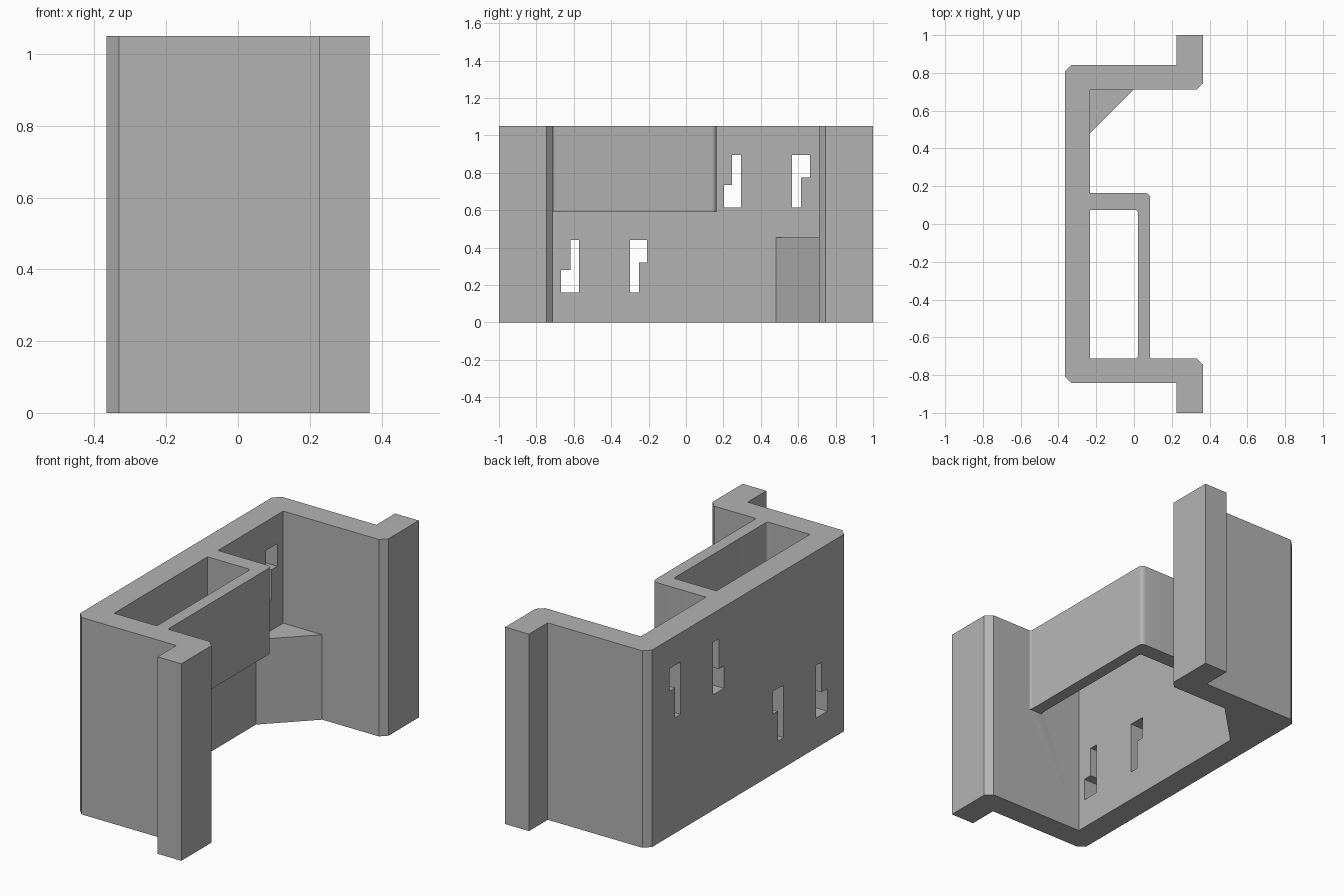
import bpy, bmesh, math
from mathutils import Vector

cube = bpy.data.objects.get("Cube")
if cube:
    bpy.data.objects.remove(cube, do_unlink=True)

grey = bpy.data.materials.new("plain_grey")
grey.use_nodes = True
GREY = (0.45, 0.45, 0.45, 1)
grey.diffuse_color = GREY
grey.node_tree.nodes["Principled BSDF"].inputs["Base Color"].default_value = GREY

HEIGHT = 1.05
WALL_IN = -0.232


def eased(points, steps):
    """Cut or round the right-angled corners that carry a radius."""
    out = []
    for i, (x, y, *r) in enumerate(points):
        p = Vector((x, y))
        if not r:
            out.append(p)
            continue
        u = (Vector(points[i - 1][:2]) - p).normalized() * r[0]
        v = (Vector(points[(i + 1) % len(points)][:2]) - p).normalized() * r[0]
        for k in range(steps + 1):
            t = math.pi / 2 * k / steps
            out.append(p + u + v - v * math.cos(t) - u * math.sin(t))
    return out


def prism(name, points, low, high, steps=1, along_x=False):
    """Extrude a flat outline along z, or a y-z outline along x."""
    bm = bmesh.new()
    place = (lambda p: (low, p.x, p.y)) if along_x else (lambda p: (p.x, p.y, low))
    face = bm.faces.new([bm.verts.new(place(p)) for p in eased(points, steps)])
    verts = [g for g in bmesh.ops.extrude_face_region(bm, geom=[face])["geom"]
             if isinstance(g, bmesh.types.BMVert)]
    d = high - low
    bmesh.ops.translate(bm, verts=verts, vec=(d, 0, 0) if along_x else (0, 0, d))
    bmesh.ops.recalc_face_normals(bm, faces=bm.faces)
    mesh = bpy.data.meshes.new(name)
    bm.to_mesh(mesh)
    bm.free()
    mesh.materials.append(grey)
    obj = bpy.data.objects.new(name, mesh)
    bpy.context.collection.objects.link(obj)
    return obj


def combine(body, tool, operation):
    mod = body.modifiers.new(tool.name, "BOOLEAN")
    mod.operation, mod.object, mod.solver = operation, tool, "EXACT"
    bpy.context.view_layer.objects.active = body
    bpy.ops.object.modifier_apply(modifier=mod.name)
    bpy.data.objects.remove(tool, do_unlink=True)


# Channel with outward flanges: one half outline, mirrored in y
half = [(WALL_IN, 0.712), (0.366, 0.712, 0.034), (0.366, 1), (0.226, 1),
        (0.226, 0.842), (-0.366, 0.842, 0.034)]
outline = half + [(x, -y, *r) for x, y, *r in reversed(half)]
body = prism("channel_bracket", outline, 0, HEIGHT)

# Upper pocket wall, open below
pocket = [(-0.26, 0.163), (0.085, 0.163, 0.025), (0.085, -0.712, 0.01),
          (0.097, -0.712), (0.097, -0.74), (0.0, -0.74), (0.0, -0.712),
          (0.02, -0.712, 0.012), (0.02, 0.075, 0.012), (-0.26, 0.075)]
combine(body, prism("pocket_wall", pocket, 0.59, HEIGHT, steps=4), "UNION")

# Low corner gusset, reaching slightly into both walls
gusset = [(WALL_IN, 0.482), (-0.002, 0.712), (-0.002, 0.74), (-0.26, 0.74), (-0.26, 0.482)]
combine(body, prism("corner_gusset", gusset, 0, 0.453), "UNION")

# Stepped slots: y edges, foot at the bottom left or head at the top right
slots = [(-0.668, -0.618, -0.572, 0.16, True), (-0.3, -0.251, -0.208, 0.16, False),
         (0.203, 0.246, 0.294, 0.615, True), (0.567, 0.615, 0.663, 0.615, False)]
for a, m, b, z, foot in slots:
    top = z + 0.28
    if foot:
        s = z + 0.12
        shape = [(a, z), (b, z), (b, top), (m, top), (m, s), (a, s)]
    else:
        s = z + 0.16
        shape = [(a, z), (m, z), (m, s), (b, s), (b, top), (a, top)]
    combine(body, prism("slot_cutter", shape, -0.5, -0.15, along_x=True), "DIFFERENCE")

# Soft shading on the small pocket radii only
body.select_set(True)
bpy.context.view_layer.objects.active = body
bpy.ops.object.shade_smooth_by_angle(angle=math.radians(30))
